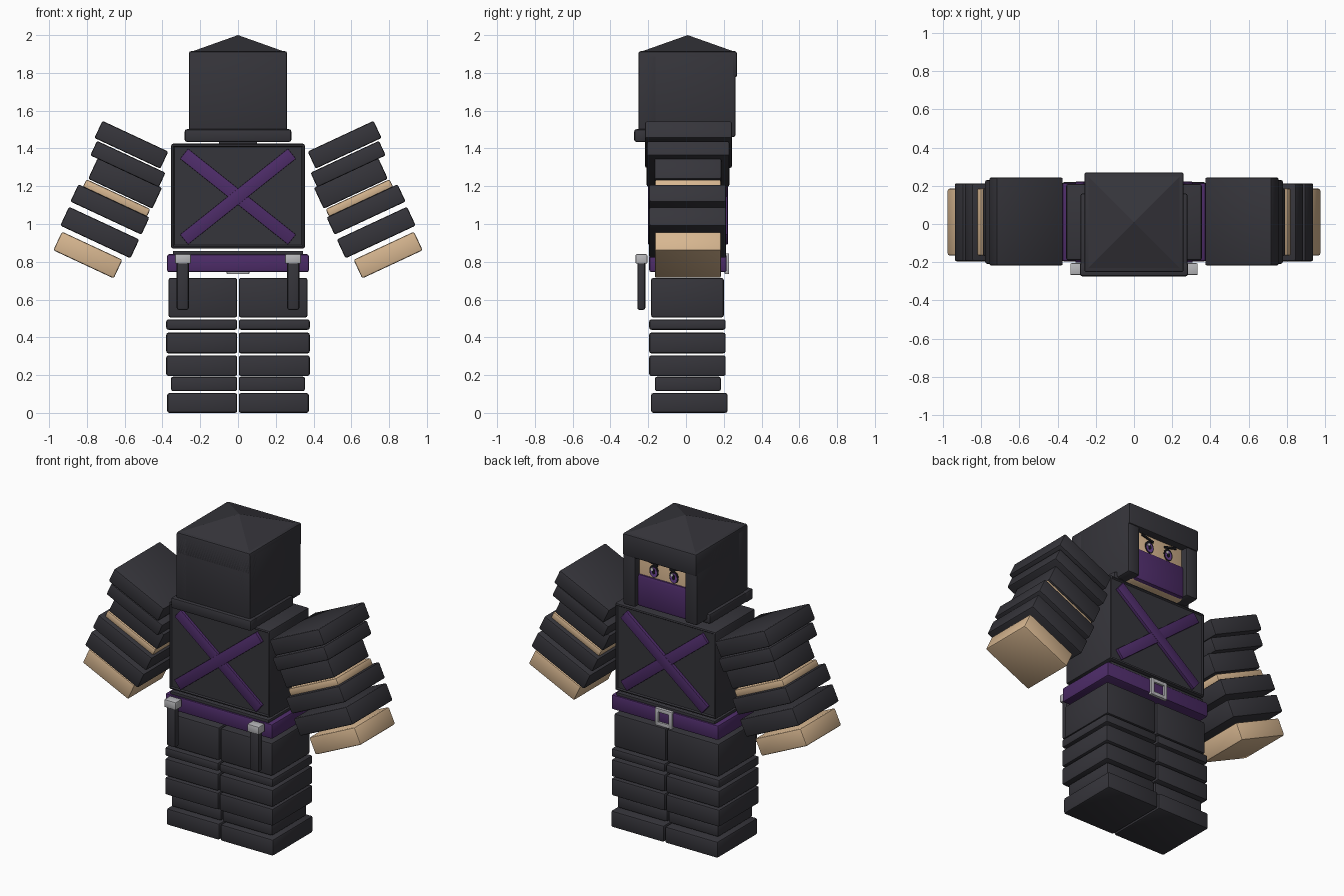
import bpy, bmesh, math
from mathutils import Matrix, Vector

if "Cube" in bpy.data.objects:
    bpy.data.objects.remove(bpy.data.objects["Cube"])


def material(name, rgb):
    m = bpy.data.materials.new(name)
    m.diffuse_color = (*rgb, 1)
    m.use_nodes = True
    m.node_tree.nodes["Principled BSDF"].inputs["Base Color"].default_value = m.diffuse_color
    return m


CLOTH = material("charcoal cloth", (0.036, 0.035, 0.043))
PURPLE = material("purple cloth", (0.075, 0.025, 0.14))
SKIN = material("skin", (0.68, 0.47, 0.28))
METAL = material("grey metal", (0.48, 0.48, 0.50))
BLACK = material("black", (0.008, 0.008, 0.010))
WHITE = material("white", (0.8, 0.8, 0.8))
IRIS = material("violet iris", (0.16, 0.06, 0.32))


def finish(name, bm, mat, matrix=None, smooth=True):
    if matrix is not None:
        bm.transform(matrix)
    bmesh.ops.recalc_face_normals(bm, faces=bm.faces)
    mesh = bpy.data.meshes.new(name)
    bm.to_mesh(mesh)
    bm.free()
    mesh.materials.append(mat)
    ob = bpy.data.objects.new(name, mesh)
    bpy.context.collection.objects.link(ob)
    if smooth:
        bpy.ops.object.select_all(action='DESELECT')
        ob.select_set(True)
        bpy.context.view_layer.objects.active = ob
        bpy.ops.object.shade_smooth_by_angle(angle=math.radians(35))
    return ob


def box_bm(x, y, z, bevel=0.012):
    bm = bmesh.new()
    bmesh.ops.create_cube(bm, size=1)
    for v in bm.verts:
        v.co = Vector([(r[0] + r[1]) / 2 + c * (r[1] - r[0])
                       for r, c in zip((x, y, z), v.co)])
    if bevel:
        bmesh.ops.bevel(bm, geom=bm.edges[:], offset=bevel, segments=2,
                        profile=0.5, affect='EDGES')
    return bm


def box(name, x, y, z, mat=CLOTH, bevel=0.012, matrix=None):
    return finish(name, box_bm(x, y, z, bevel), mat, matrix)


def pair(name, x, y, z, mat=CLOTH, bevel=0.012, matrix=None):
    """A box on the +x side and its mirror image on the -x side."""
    for side, s in (("right", 1), ("left", -1)):
        m = Matrix.Diagonal((s, 1, 1, 1)) @ (matrix or Matrix())
        box(f"{name}_{side}", x, y, z, mat, bevel, m)


# Legs: stacked wrappings, one column per side
for name, x1, y, z in (
        ("foot", 0.375, (-0.185, 0.22), (0.0, 0.105)),
        ("ankle", 0.355, (-0.165, 0.185), (0.115, 0.192)),
        ("shin_wrap", 0.38, (-0.195, 0.21), (0.195, 0.305)),
        ("knee_wrap", 0.38, (-0.195, 0.21), (0.315, 0.425)),
        ("knee_band", 0.38, (-0.195, 0.21), (0.44, 0.495)),
        ("thigh", 0.368, (-0.185, 0.2), (0.505, 0.715))):
    pair(name, (0.004, x1), y, z)

# Torso with a recessed panel on both broad sides
bm = box_bm((-0.355, 0.355), (-0.19, 0.21), (0.87, 1.425))
panels = [f for f in bm.faces if abs(f.normal.y) > 0.99 and f.calc_area() > 0.1]
bmesh.ops.inset_individual(bm, faces=panels, thickness=0.008, depth=-0.008)
finish("torso", bm, CLOTH)
box("neck", (-0.1, 0.1), (-0.09, 0.11), (1.40, 1.46), bevel=0)

# Crossed straps on both sides
for side, y in (("front", -0.19), ("back", 0.21)):
    for label, s in (("rising", 1), ("falling", -1)):
        m = Matrix.Translation((0, y, 1.145)) @ Matrix.Rotation(
            -s * math.radians(38.5), 4, 'Y')
        box(f"strap_{side}_{label}", (-0.365, 0.365),
            (-0.0105 - 0.001 * s, 0.0105 + 0.001 * s), (-0.034, 0.034), PURPLE, 0.003, m)

# Belt and square buckle
box("belt", (-0.376, 0.376), (-0.195, 0.215), (0.745, 0.84), PURPLE)
box("belt_edge", (-0.345, 0.345), (-0.185, 0.205), (0.835, 0.857), CLOTH, 0.004)
pair("buckle_post", (0.036, 0.06), (0.205, 0.228), (0.735, 0.845), METAL, 0.004)
for name, z in (("top", 0.821), ("bottom", 0.735)):
    box(f"buckle_{name}", (-0.058, 0.058), (0.205, 0.227), (z, z + 0.024), METAL, 0.004)

# Hanging batons
pair("baton", (0.26, 0.325), (-0.258, -0.215), (0.545, 0.80))
pair("baton_cap", (0.25, 0.333), (-0.267, -0.205), (0.79, 0.84), METAL, 0.006)

# Arms: stacked in a frame tilted outwards
tilt = Matrix.Rotation(-math.radians(25), 4, 'Y')
for name, u, y, v, mat in (
        ("shoulder_pad", (0.919, 1.304), (-0.217, 0.243), (0.998, 1.098), CLOTH),
        ("upper_arm_wrap", (0.885, 1.285), (-0.208, 0.23), (0.905, 0.99), CLOTH),
        ("upper_arm", (0.868, 1.243), (-0.167, 0.187), (0.788, 0.91), CLOTH),
        ("bare_elbow", (0.876, 1.25), (-0.165, 0.185), (0.735, 0.782), SKIN),
        ("forearm_wrap", (0.862, 1.277), (-0.195, 0.213), (0.639, 0.74), CLOTH),
        ("wrist_wrap", (0.862, 1.272), (-0.195, 0.213), (0.501, 0.611), CLOTH),
        ("hand", (0.897, 1.25), (-0.165, 0.185), (0.367, 0.476), SKIN)):
    pair(name, u, y, v, mat, 0.010, tilt)

# Head and mask
box("head", (-0.2, 0.2), (-0.2, 0.22), (1.45, 1.86), SKIN, 0.03)
box("mask", (-0.19, 0.19), (0.08, 0.232), (1.457, 1.665), PURPLE, 0.02)

# Hood: open towards +y, with a pointed roof
box("hood_back", (-0.26, 0.26), (-0.252, -0.15), (1.46, 1.9))
pair("hood_side", (0.175, 0.26), (-0.252, 0.262), (1.46, 1.9))
box("hood_brow", (-0.26, 0.26), (-0.252, 0.27), (1.775, 1.915))
bm = bmesh.new()
base = [bm.verts.new(p) for p in ((-0.253, -0.245, 1.91), (0.253, -0.245, 1.91),
                                  (0.253, 0.263, 1.91), (-0.253, 0.263, 1.91))]
apex = bm.verts.new((0, 0.009, 2.0))
bm.faces.new(base)
for i in range(4):
    bm.faces.new((base[i], base[(i + 1) % 4], apex))
finish("hood_roof", bm, CLOTH, smooth=False)
box("hood_rim_back", (-0.282, 0.282), (-0.274, -0.2), (1.434, 1.502))
pair("hood_rim_side", (0.21, 0.28), (-0.26, 0.16), (1.436, 1.50))


# Eyes: stacked thin ovals, with slanted brows
def oval(name, x, z, rx, rz, y, mat):
    bm = bmesh.new()
    bmesh.ops.create_cone(bm, cap_ends=True, segments=20, radius1=1, radius2=1, depth=1)
    m = (Matrix.Translation((x, y, z)) @ Matrix.Diagonal((rx, 0.004, rz, 1))
         @ Matrix.Rotation(math.pi / 2, 4, 'X'))
    finish(name, bm, mat, m, smooth=False)


for side, s in (("right", 1), ("left", -1)):
    x = 0.07 * s
    oval(f"eye_{side}", x, 1.705, 0.032, 0.040, 0.2205, BLACK)
    oval(f"iris_{side}", x, 1.700, 0.024, 0.030, 0.2225, IRIS)
    oval(f"pupil_{side}", x, 1.703, 0.011, 0.016, 0.2245, BLACK)
    oval(f"glint_{side}", x + 0.010, 1.717, 0.008, 0.009, 0.2265, WHITE)
    m = Matrix.Translation((0.085 * s, 0.222, 1.757)) @ Matrix.Rotation(
        -s * math.radians(14), 4, 'Y')
    box(f"brow_{side}", (-0.045, 0.045), (-0.004, 0.004), (-0.007, 0.007), BLACK, 0, m)
